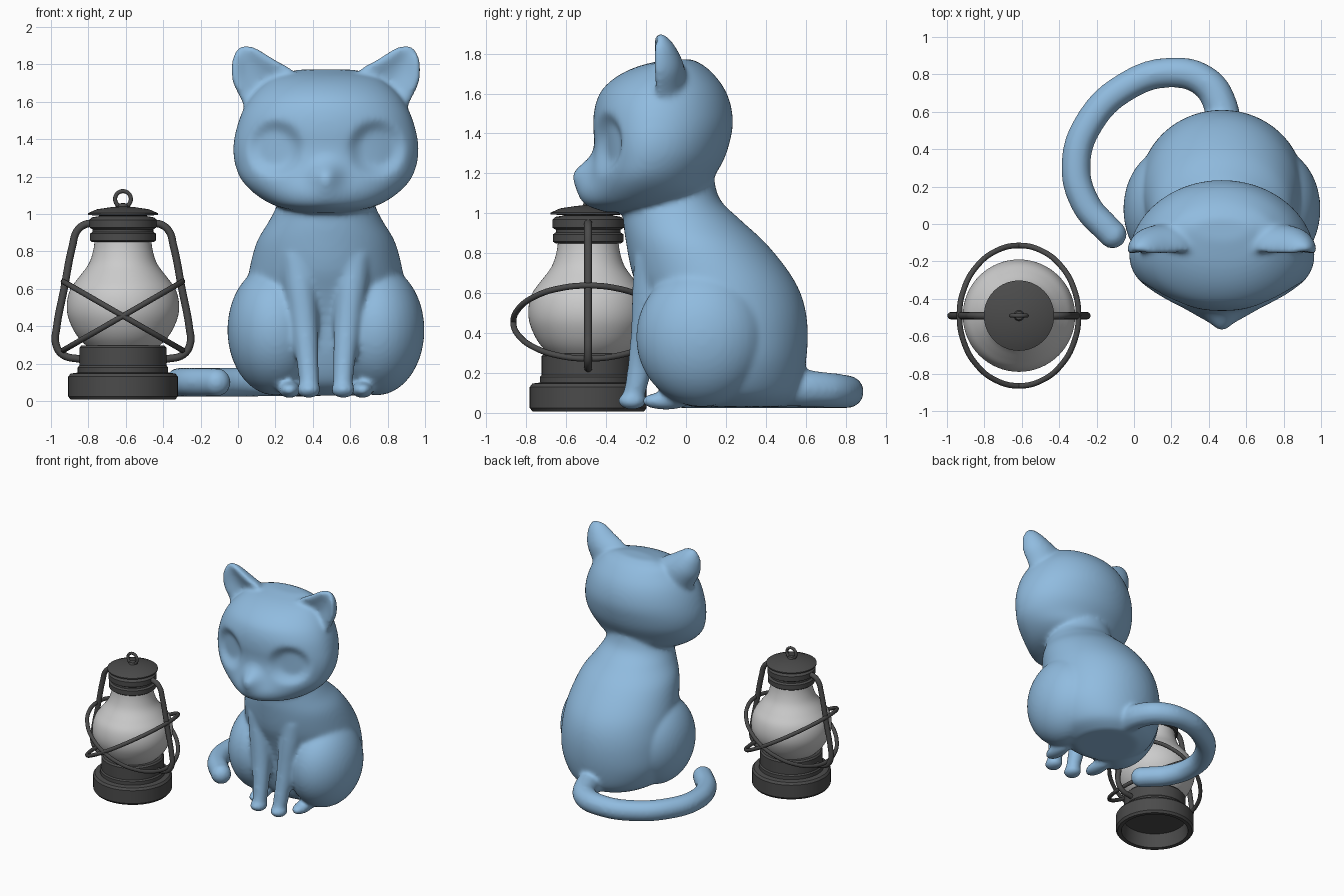
import bpy, bmesh
from math import sin, cos, pi, exp, hypot
from mathutils import Vector, Matrix

if "Cube" in bpy.data.objects:
    bpy.data.objects.remove(bpy.data.objects["Cube"])

CAT_X = 0.47
LX, LY = -0.615, -0.49


def material(name, rgb):
    m = bpy.data.materials.new(name)
    m.diffuse_color = (*rgb, 1)
    m.use_nodes = True
    m.node_tree.nodes["Principled BSDF"].inputs["Base Color"].default_value = m.diffuse_color
    return m


FUR = material("blue", (0.28, 0.50, 0.74))
METAL = material("dark_metal", (0.07, 0.07, 0.07))
GLASS = material("pale_glass", (0.55, 0.55, 0.55))


def finish(ob, mat, angle=None):
    ob.data.materials.clear()
    ob.data.materials.append(mat)
    bpy.ops.object.select_all(action='DESELECT')
    ob.select_set(True)
    bpy.context.view_layer.objects.active = ob
    if angle:
        bpy.ops.object.shade_smooth_by_angle(angle=angle)
    else:
        bpy.ops.object.shade_smooth()
    return ob


def to_object(name, bm):
    bmesh.ops.recalc_face_normals(bm, faces=bm.faces)
    me = bpy.data.meshes.new(name)
    bm.to_mesh(me)
    bm.free()
    ob = bpy.data.objects.new(name, me)
    bpy.context.collection.objects.link(ob)
    return ob


def refine(rows, k=5):
    """Catmull-Rom interpolation of section rows."""
    out = []
    for i in range(len(rows) - 1):
        a, b, c, d = (rows[max(i - 1, 0)], rows[i], rows[i + 1], rows[min(i + 2, len(rows) - 1)])
        for j in range(k):
            t = j / k
            out.append([q + t / 2 * (r - p + t * (2*p - 5*q + 4*r - s + t * (3*(q - r) + s - p)))
                        for p, q, r, s in zip(a, b, c, d)])
    return out + [list(rows[-1])]


def skin(bm, rings):
    """Closed skin over a list of point rings."""
    loops = [[bm.verts.new(p) for p in r] for r in rings]
    n = len(loops[0])
    new = [bm.faces.new(loops[0]), bm.faces.new(loops[-1])]
    for a, b in zip(loops, loops[1:]):
        for i in range(n):
            j = (i + 1) % n
            new.append(bm.faces.new((a[i], a[j], b[j], b[i])))
    bmesh.ops.recalc_face_normals(bm, faces=new)


def stack(rows, shape=None, n=64):
    """Rows (z, centre x, front y, widest y, back y, half width) to rings."""
    rings = []
    for z, cx, yf, yc, yb, w in refine(rows):
        ring = []
        for i in range(n):
            s, c = sin(2*pi*i/n), cos(2*pi*i/n)
            p = Vector((cx + w*c, yc + s*((yb - yc) if s > 0 else (yc - yf)), z))
            ring.append(shape(p) if shape else p)
        rings.append(ring)
    return rings


def ball(bm, c, r):
    m = Matrix.Translation(c) @ Matrix.Diagonal((*r, 1))
    bmesh.ops.create_uvsphere(bm, u_segments=40, v_segments=24, radius=1, matrix=m)


def tube(name, pts, radius, mat, cyclic=False, radii=None):
    cu = bpy.data.curves.new(name, 'CURVE')
    cu.dimensions = '3D'
    cu.bevel_depth, cu.bevel_resolution, cu.resolution_u = radius, 4, 8
    cu.use_fill_caps = True
    sp = cu.splines.new('BEZIER')
    sp.bezier_points.add(len(pts) - 1)
    for i, (bp, p) in enumerate(zip(sp.bezier_points, pts)):
        bp.co = p
        bp.handle_left_type = bp.handle_right_type = 'AUTO'
        bp.radius = radii[i] if radii else 1
    sp.use_cyclic_u = cyclic
    ob = bpy.data.objects.new(name, cu)
    bpy.context.collection.objects.link(ob)
    bpy.ops.object.select_all(action='DESELECT')
    ob.select_set(True)
    bpy.context.view_layer.objects.active = ob
    bpy.ops.object.convert(target='MESH')
    return finish(bpy.context.object, mat, 0.8)


def lathe(name, profile, mat, n=64, angle=0.6):
    bm = bmesh.new()
    vs = [bm.verts.new((r, 0, z)) for r, z in profile]
    es = [bm.edges.new(e) for e in zip(vs, vs[1:])]
    bmesh.ops.spin(bm, geom=vs + es, axis=(0, 0, 1), cent=(0, 0, 0), angle=2*pi, steps=n)
    bmesh.ops.remove_doubles(bm, verts=bm.verts, dist=1e-4)
    bmesh.ops.translate(bm, verts=bm.verts, vec=(LX, LY, 0))
    return finish(to_object(name, bm), mat, angle)


# --- Cat: overlapping volumes fused by a voxel remesh ---
bm = bmesh.new()

# Torso
skin(bm, stack([
    (0.03, 0, 0.02, 0.22, 0.48, 0.24), (0.10, 0, -0.08, 0.20, 0.56, 0.36),
    (0.25, 0, -0.14, 0.20, 0.60, 0.43), (0.42, 0, -0.17, 0.19, 0.61, 0.44),
    (0.57, 0, -0.22, 0.16, 0.585, 0.43), (0.70, 0, -0.27, 0.12, 0.52, 0.41),
    (0.85, 0, -0.30, 0.05, 0.40, 0.37), (0.97, 0, -0.315, -0.02, 0.27, 0.30),
    (1.08, 0, -0.31, -0.06, 0.165, 0.25), (1.25, 0, -0.25, -0.06, 0.13, 0.22)]))


# Head, with muzzle, nose and eye sockets pushed into its front
def face(p):
    if p.y < -0.2:
        nose = 0.085 * exp(-(p.x/0.075)**2 - ((p.z - 1.205)/0.07)**2)
        muzzle = 0.06 * exp(-(p.x/0.17)**2 - ((p.z - 1.10)/0.09)**2)
        d = hypot(abs(p.x) - 0.27, p.z - 1.35)
        socket = 0.045 * min(1, max(0, (0.155 - d)/0.06))
        p.y += socket - nose - muzzle
    return p


skin(bm, stack([
    (1.005, 0, -0.38, -0.28, -0.12, 0.10), (1.04, 0, -0.46, -0.25, 0.00, 0.26),
    (1.10, 0, -0.475, -0.22, 0.10, 0.37), (1.18, 0, -0.47, -0.20, 0.14, 0.45),
    (1.27, 0, -0.46, -0.18, 0.19, 0.487), (1.36, 0, -0.46, -0.17, 0.22, 0.495),
    (1.45, 0, -0.465, -0.16, 0.235, 0.48), (1.54, 0, -0.455, -0.15, 0.225, 0.45),
    (1.62, 0, -0.42, -0.13, 0.195, 0.405), (1.69, 0, -0.34, -0.10, 0.145, 0.34),
    (1.74, 0, -0.23, -0.06, 0.09, 0.27), (1.772, 0, -0.09, -0.02, 0.03, 0.15)], face, 96))

# Ear sections: inner x, inner z, outer x, outer z, front y, back y
EAR = refine([(0.13, 1.68, 0.40, 1.48, -0.17, 0.0), (0.18, 1.77, 0.45, 1.60, -0.17, 0.0),
              (0.28, 1.83, 0.498, 1.70, -0.175, -0.02), (0.36, 1.88, 0.505, 1.80, -0.175, -0.06),
              (0.41, 1.90, 0.488, 1.86, -0.165, -0.095), (0.44, 1.903, 0.472, 1.888, -0.15, -0.12)])
for side in (-1, 1):
    rings = []
    for ax, az, bx, bz, yf, yb in EAR:
        ring = []
        for i in range(32):
            s, c = sin(2*pi*i/32), cos(2*pi*i/32)
            t, yc = (1 + c)/2, yf + 0.03
            y = yc + ((yb - yc)*s if s > 0 else 0.03*s + 0.28*(yb - yf)*s**4)
            ring.append((side*(ax + (bx - ax)*t), y, az + (bz - az)*t))
        rings.append(ring)
    skin(bm, rings)
    # Haunch, front leg and paws
    ball(bm, (side*0.27, 0.08, 0.38), (0.257, 0.33, 0.35))
    skin(bm, stack([(z, side*x, y - ry, y, y + ry, rx) for z, x, y, rx, ry in (
        (0.05, 0.087, -0.27, 0.052, 0.052), (0.20, 0.097, -0.235, 0.059, 0.062),
        (0.40, 0.115, -0.20, 0.074, 0.077), (0.60, 0.135, -0.17, 0.09, 0.10),
        (0.78, 0.15, -0.15, 0.10, 0.11))], n=32))
    ball(bm, (side*0.092, -0.27, 0.06), (0.064, 0.072, 0.045))
    ball(bm, (side*0.195, -0.10, 0.06), (0.06, 0.125, 0.045))

bmesh.ops.translate(bm, verts=bm.verts, vec=(CAT_X, 0, 0))
cat = to_object("cat", bm)

# Tail curling round on the ground
tail = tube("tail", [(0.48, 0.48, 0.13), (0.46, 0.64, 0.12), (0.38, 0.76, 0.11), (0.20, 0.81, 0.105),
                     (-0.05, 0.73, 0.10), (-0.24, 0.54, 0.10), (-0.31, 0.32, 0.10),
                     (-0.26, 0.11, 0.10), (-0.14, -0.03, 0.10), (-0.115, -0.055, 0.10)],
            0.08, FUR, radii=[1.25, 1.15, 1.1, 1.02, 1, 1, 1, 1, 0.98, 0.9])
bm = bmesh.new()
bm.from_mesh(tail.data)
ball(bm, (-0.115, -0.055, 0.10), (0.077, 0.077, 0.077))
bm.to_mesh(tail.data)
bm.free()

bpy.ops.object.select_all(action='DESELECT')
tail.select_set(True)
cat.select_set(True)
bpy.context.view_layer.objects.active = cat
bpy.ops.object.join()
rm = cat.modifiers.new("fuse", 'REMESH')
rm.mode, rm.voxel_size, rm.use_smooth_shade = 'VOXEL', 0.014, True
sm = cat.modifiers.new("soften", 'SMOOTH')
sm.factor, sm.iterations = 0.5, 12
finish(cat, FUR)

# --- Lantern ---
lathe("lantern_base", [(0, 0.12), (0.235, 0.12), (0.25, 0.01), (0.28, 0.008), (0.293, 0.025),
                       (0.293, 0.13), (0.28, 0.147), (0.242, 0.152), (0.242, 0.18), (0.233, 0.19),
                       (0.233, 0.285), (0.222, 0.297), (0, 0.297)], METAL)
globe = refine([(0.19, 0.29), (0.235, 0.335), (0.27, 0.39), (0.296, 0.46), (0.299, 0.53), (0.28, 0.60),
                (0.237, 0.66), (0.185, 0.73), (0.16, 0.80), (0.15, 0.87)], 4)
lathe("lantern_globe", globe, GLASS, angle=1.2)
lathe("lantern_cap", [(0, 0.86), (0.165, 0.85), (0.176, 0.858), (0.176, 0.895), (0.162, 0.905),
                      (0.162, 0.918), (0.18, 0.928), (0.18, 0.968), (0.165, 0.982), (0.12, 0.99),
                      (0.188, 0.995), (0.188, 1.004), (0.14, 1.025), (0.06, 1.037), (0.028, 1.04),
                      (0.022, 1.055), (0, 1.06)], METAL)


def circle(c, u, v, n=16):
    return [Vector(c) + Vector(u)*cos(2*pi*i/n) + Vector(v)*sin(2*pi*i/n) for i in range(n)]


tube("lantern_top_ring", circle((LX, LY, 1.08), (0.042, 0, 0), (0, 0, 0.042)), 0.011, METAL, True)

# Side frame tubes and the two crossed guard hoops
for side, tag in ((-1, "left"), (1, "right")):
    tube("lantern_frame_" + tag, [(LX + side*x, LY, z) for x, z in (
        (0.15, 0.95), (0.20, 0.945), (0.245, 0.91), (0.27, 0.83), (0.315, 0.60), (0.355, 0.39),
        (0.36, 0.31), (0.325, 0.25), (0.22, 0.222))], 0.02, METAL)
    tube("lantern_hoop_" + tag, circle((LX, LY, 0.455), (0.318, 0, side*0.183), (0, 0.375, 0)),
         0.015, METAL, True)
